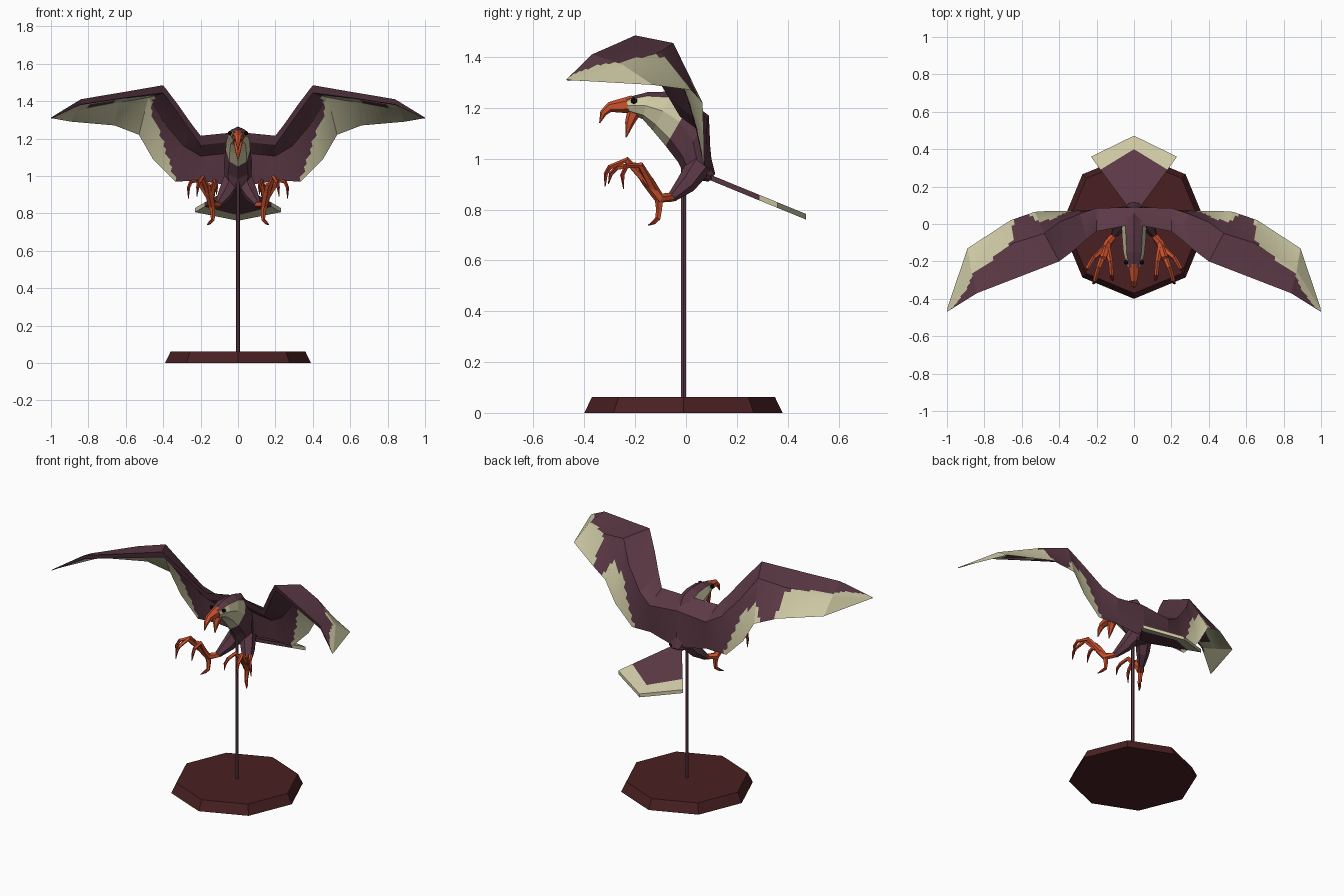
import bpy, bmesh, math
from mathutils import Vector

if "Cube" in bpy.data.objects:
    bpy.data.objects.remove(bpy.data.objects["Cube"])


def material(name, rgb):
    m = bpy.data.materials.new(name)
    m.diffuse_color = (*rgb, 1)
    m.use_nodes = True
    m.node_tree.nodes["Principled BSDF"].inputs["Base Color"].default_value = m.diffuse_color
    return m


PLUM = material("plum_feather", (0.105, 0.040, 0.060))
CREAM = material("cream_feather", (0.61, 0.58, 0.37))
ORANGE = material("orange_skin", (0.62, 0.085, 0.028))
CLAW = material("red_claw", (0.30, 0.028, 0.014))
WOOD = material("dark_red_base", (0.068, 0.0144, 0.016))
BLACK = material("black_eye", (0.008, 0.005, 0.006))


def finish(bm, name, mats, mirror=False):
    bmesh.ops.remove_doubles(bm, verts=bm.verts, dist=0.0005)
    bmesh.ops.recalc_face_normals(bm, faces=bm.faces)
    me = bpy.data.meshes.new(name)
    bm.to_mesh(me)
    bm.free()
    for m in mats:
        me.materials.append(m)
    ob = bpy.data.objects.new(name, me)
    bpy.context.collection.objects.link(ob)
    if mirror:
        ob.modifiers.new("mirror", 'MIRROR')
    return ob


def loft(name, rings, mats, rule=None, mirror=False):
    """Skin closed rings of equal length and cap both ends."""
    bm = bmesh.new()
    vs = [[bm.verts.new(p) for p in r] for r in rings]
    n = len(rings[0])
    for i in range(len(vs) - 1):
        for j in range(n):
            k = (j + 1) % n
            f = bm.faces.new((vs[i][j], vs[i][k], vs[i + 1][k], vs[i + 1][j]))
            if rule:
                f.material_index = rule(f.calc_center_median(), i, j)
    for r in (vs[0], vs[-1]):
        bm.faces.new(r)
    return finish(bm, name, mats, mirror)


def tube(name, path, radii, mats, sides=6, rule=None, mirror=False):
    pts = [Vector(p) for p in path]
    rings = []
    for i, p in enumerate(pts):
        d = (pts[min(i + 1, len(pts) - 1)] - pts[max(i - 1, 0)]).normalized()
        a = d.cross(Vector((1, 0, 0))).normalized()
        b = d.cross(a)
        rings.append([p + radii[i] * (a * math.cos(t) + b * math.sin(t))
                      for t in (2 * math.pi * k / sides for k in range(sides))])
    return loft(name, rings, mats, rule, mirror)


def piecewise(table, s):
    for (a, va), (b, vb) in zip(table, table[1:]):
        if s <= b:
            return va + (vb - va) * (s - a) / (b - a)
    return table[-1][1]


# Octagonal base and pole
def ngon(r, z, n):
    return [(r * math.cos(2 * math.pi * k / n), -0.01 + r * math.sin(2 * math.pi * k / n), z)
            for k in range(n)]


loft("base", [ngon(0.39, 0, 8), ngon(0.36, 0.062, 8)], [WOOD])
loft("pole", [ngon(0.011, 0.06, 6), ngon(0.011, 0.98, 6)], [PLUM])

# Body and head: (top y, z), (bottom y, z), half width
body = [((0.115, 0.94), (0.09, 0.91), 0.035), ((0.10, 1.0), (0.0, 0.92), 0.07),
        ((0.085, 1.15), (-0.03, 0.985), 0.075), ((0.03, 1.24), (-0.08, 1.05), 0.066),
        ((-0.05, 1.264), (-0.13, 1.11), 0.062), ((-0.15, 1.262), (-0.17, 1.155), 0.056),
        ((-0.235, 1.24), (-0.225, 1.18), 0.035)]
rings = []
for (ty, tz), (by, bz), w in body:
    ring = []
    for k in range(8):
        t = 2 * math.pi * k / 8
        c = (1 + math.cos(t)) / 2
        ring.append((w * math.sin(t), by + (ty - by) * c, bz + (tz - bz) * c))
    rings.append(ring)
loft("body", rings, [PLUM, CREAM],
     lambda c, i, j: int(i >= 3 and 1 <= j <= 6))

# Wings: leading edge, ridge and trailing edge at each station
stations = [((0, -0.0, 1.235), (0, 0.09, 1.17), (0, 0.10, 0.94)),
            ((0.20, -0.04, 1.215), (0.20, 0.085, 1.15), (0.20, 0.075, 0.975)),
            ((0.25, -0.08, 1.28), (0.29, 0.055, 1.20), (0.335, 0.07, 0.97)),
            ((0.32, -0.14, 1.38), (0.40, 0.01, 1.33), (0.455, 0.07, 1.09)),
            ((0.40, -0.20, 1.485), (0.48, -0.05, 1.455), (0.53, 0.065, 1.22)),
            ((0.62, -0.285, 1.447), (0.64, -0.10, 1.42), (0.66, 0.02, 1.27)),
            ((0.84, -0.37, 1.41), (0.87, -0.25, 1.37), (0.89, -0.13, 1.29)),
            ((1.0, -0.47, 1.312), (0.998, -0.455, 1.311), (0.995, -0.44, 1.308))]
thick = [0.055, 0.055, 0.05, 0.05, 0.045, 0.035, 0.03, 0.006]
sections = []
for (L, M, T), h in zip(stations, thick):
    L, M, T = Vector(L), Vector(M), Vector(T)
    sections.append([L, M, T, M + Vector((0, -0.5, -0.8)) * h, L + Vector((0, 0.3, -0.9)) * h])
upper = [(0, 2.1), (1, 2.1), (2, 1.9), (3, 1.4), (4, 1.5), (4.3, 2.05), (4.9, 2.05),
         (5, 1.1), (6, 0.8), (7, 0.0)]
lower = [(0, 2.1), (1, 2.1), (2, 1.95), (3, 1.3), (3.6, 1.3), (4, 0.5), (5, 0.15), (7, 0)]


def wing_colour(s, v):
    if v < 2:
        return int(v > piecewise(upper, s))
    if v > 4:
        return 0
    v = 4 - v
    if 5.1 < s < 5.75 and 0.2 < v < 0.85:
        return 0
    return int(v > piecewise(lower, s))


bm = bmesh.new()
N = 8
for i in range(len(sections) - 1):
    for j in range(5):
        k = (j + 1) % 5
        a, b, c, d = sections[i][j], sections[i + 1][j], sections[i + 1][k], sections[i][k]
        grid = [[bm.verts.new(a.lerp(b, u / N).lerp(d.lerp(c, u / N), v / N))
                 for v in range(N + 1)] for u in range(N + 1)]
        for u in range(N):
            for v in range(N):
                f = bm.faces.new((grid[u][v], grid[u + 1][v], grid[u + 1][v + 1], grid[u][v + 1]))
                f.material_index = wing_colour(i + (u + .5) / N, j + (v + .5) / N)
finish(bm, "wings", [PLUM, CREAM], True)


# Tail fan with cream end band
def tail_plate(name, outline, mat):
    def layer(dz):
        return [(x, y, 0.935 - 0.41 * (y - 0.1) + dz) for x, y in outline]
    loft(name, [layer(0), layer(-0.022)], [mat], mirror=True)


tail_plate("tail", [(0, 0.09), (0.04, 0.10), (0.18, 0.29), (0, 0.40)], PLUM)
tail_plate("tail_band", [(0.18, 0.29), (0.23, 0.36), (0, 0.472), (0, 0.40)], CREAM)

# Open beak and eyes
tube("upper_beak", [(0, -0.21, 1.213), (0, -0.30, 1.203), (0, -0.325, 1.18), (0, -0.34, 1.14)],
     [0.036, 0.02, 0.014, 0.002], [ORANGE])
tube("lower_beak", [(0, -0.20, 1.195), (0, -0.222, 1.14), (0, -0.236, 1.083)],
     [0.03, 0.018, 0.002], [ORANGE])
bm = bmesh.new()
bmesh.ops.create_icosphere(bm, subdivisions=1, radius=0.014)
bmesh.ops.translate(bm, verts=bm.verts, vec=(0.042, -0.205, 1.228))
finish(bm, "eyes", [BLACK], True)

# Thighs, shanks and feet
tube("thighs", [(0.035, 0.05, 0.97), (0.07, 0.0, 0.90), (0.105, -0.055, 0.848)],
     [0.05, 0.04, 0.02], [PLUM], mirror=True)
tube("shanks", [(0.10, -0.05, 0.848), (0.14, -0.105, 0.845), (0.155, -0.15, 0.91), (0.165, -0.185, 0.955)],
     [0.017, 0.022, 0.024, 0.018], [ORANGE], mirror=True)
root = (0.145, -0.12, 0.87)
toes = {"outer_toe": [root, (0.215, -0.18, 0.975), (0.25, -0.235, 0.97), (0.265, -0.25, 0.935), (0.265, -0.245, 0.88)],
        "middle_toe": [root, (0.19, -0.235, 0.995), (0.21, -0.30, 0.965), (0.215, -0.315, 0.94), (0.22, -0.318, 0.89)],
        "inner_toe": [root, (0.125, -0.205, 0.975), (0.12, -0.27, 0.965), (0.115, -0.295, 0.94), (0.115, -0.305, 0.90)],
        "hind_toe": [(0.14, -0.105, 0.85), (0.135, -0.105, 0.80), (0.135, -0.11, 0.765), (0.15, -0.125, 0.75), (0.165, -0.148, 0.738)]}
for name, path in toes.items():
    tube(name, path, [0.019, 0.013, 0.011, 0.009, 0.002], [ORANGE, CLAW], 5,
         lambda c, i, j: int(i >= 2), True)
